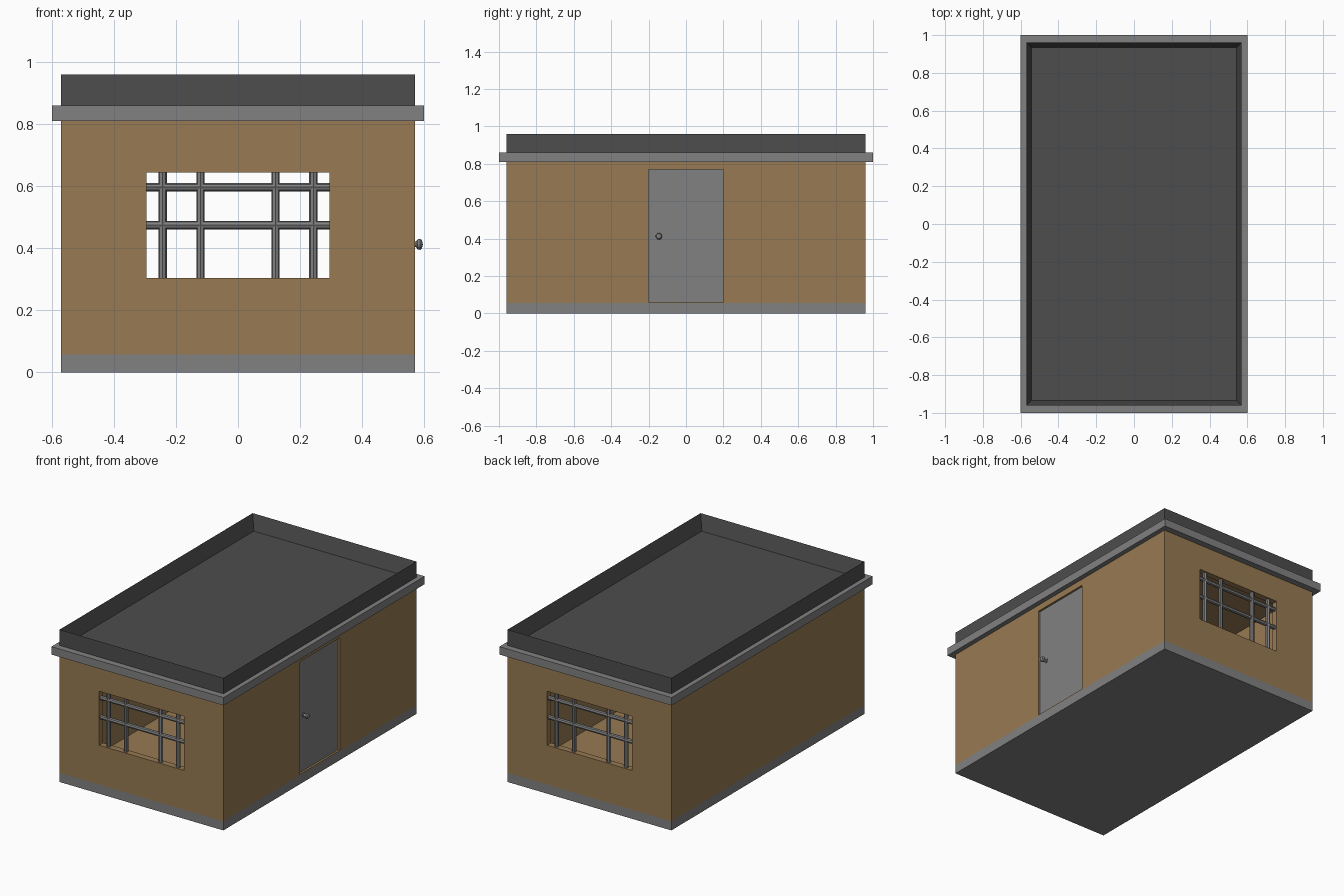
import bpy, bmesh, math
from mathutils import Vector, Matrix

if "Cube" in bpy.data.objects:
    bpy.data.objects.remove(bpy.data.objects["Cube"])


def material(name, rgb):
    m = bpy.data.materials.new(name)
    m.diffuse_color = (*rgb, 1)
    m.use_nodes = True
    m.node_tree.nodes["Principled BSDF"].inputs["Base Color"].default_value = m.diffuse_color
    return m


BROWN = material("tan_wall", (0.31, 0.195, 0.085))
GREY = material("concrete_grey", (0.22, 0.22, 0.22))
DARK = material("dark_roof", (0.074, 0.074, 0.074))


def finish(name, bm, mat):
    bmesh.ops.recalc_face_normals(bm, faces=bm.faces)
    me = bpy.data.meshes.new(name)
    bm.to_mesh(me)
    bm.free()
    ob = bpy.data.objects.new(name, me)
    bpy.context.collection.objects.link(ob)
    if mat:
        me.materials.append(mat)
    return ob


def box_bm(lo, hi):
    lo, hi = Vector(lo), Vector(hi)
    size = hi - lo
    bm = bmesh.new()
    bmesh.ops.create_cube(bm, size=1, matrix=Matrix.Translation((lo + hi) / 2)
                          @ Matrix.Diagonal((*size, 1)))
    return bm


def box(name, lo, hi, mat=None):
    return finish(name, box_bm(lo, hi), mat)


def cut(ob, cutter):
    cutter.hide_render = True
    cutter.hide_viewport = True
    cutter.display_type = 'WIRE'
    mod = ob.modifiers.new(cutter.name, 'BOOLEAN')
    mod.operation = 'DIFFERENCE'
    mod.solver = 'EXACT'
    mod.object = cutter


def bar(name, a, b, r=0.0135, sides=8):
    a, b = Vector(a), Vector(b)
    rot = (b - a).to_track_quat('Z', 'Y').to_matrix().to_4x4()
    bm = bmesh.new()
    bmesh.ops.create_cone(bm, cap_ends=True, segments=sides, radius1=r, radius2=r,
                          depth=(b - a).length,
                          matrix=Matrix.Translation((a + b) / 2) @ rot)
    return finish(name, bm, GREY)


X, Y, T = 0.57, 0.96, 0.04          # half width, half length, wall thickness
Z0, Z1 = 0.057, 0.81                # wall bottom and top
WX, WZ0, WZ1 = 0.295, 0.305, 0.645  # window opening

# plinth, hollow walls and openings
box("plinth", (-X, -Y, 0), (X, Y, Z0), GREY)
walls = box("walls", (-X, -Y, Z0), (X, Y, Z1), BROWN)
cut(walls, box("room_cutter", (-X + T, -Y + T, Z0 + 0.005), (X - T, Y - T, Z1 - 0.01)))
cut(walls, box("window_cutter", (-WX, -1.1, WZ0), (WX, 1.1, WZ1)))
cut(walls, box("door_cutter", (X - 0.015, -0.2, 0.062), (X + 0.1, 0.2, 0.77)))

# recessed door
box("door", (X - 0.035, -0.2, 0.062), (X - 0.013, 0.2, 0.77), GREY)

# turned door knob
bm = bmesh.new()
profile = [(0.553, 0.0), (0.553, 0.016), (0.561, 0.016), (0.563, 0.009), (0.574, 0.009),
           (0.579, 0.016), (0.587, 0.018), (0.593, 0.013), (0.596, 0.0)]
vs = [bm.verts.new((x, -0.145, 0.413 + r)) for x, r in profile]
edges = [bm.edges.new(p) for p in zip(vs, vs[1:])]
bmesh.ops.spin(bm, geom=vs + edges, cent=(0, -0.145, 0.413), axis=(1, 0, 0),
               angle=2 * math.pi, steps=12, use_duplicate=False)
bmesh.ops.remove_doubles(bm, verts=bm.verts, dist=1e-5)
finish("door_knob", bm, GREY)

# window bars, front and back
for side, y in (("front", -Y + T / 2), ("back", Y - T / 2)):
    for i, x in enumerate((-0.243, -0.121, 0.121, 0.243)):
        bar(f"{side}_upright_bar_{i}", (x, y, WZ0 - 0.01), (x, y, WZ1 + 0.01))
    for i, z in enumerate((0.475, 0.597)):
        bar(f"{side}_cross_bar_{i}", (-WX - 0.01, y, z), (WX + 0.01, y, z))

# overhanging cornice slab
box("cornice", (-0.6, -1, Z1), (0.6, 1, 0.86), GREY)

# roof with raised parapet
bm = box_bm((-X, -Y, 0.86), (X, Y, 0.96))
bm.normal_update()
top = max(bm.faces, key=lambda f: f.calc_center_median().z)
bmesh.ops.inset_region(bm, faces=[top], thickness=0.038)
bmesh.ops.translate(bm, verts=top.verts, vec=(0, 0, -0.096))
finish("roof_parapet", bm, DARK)
